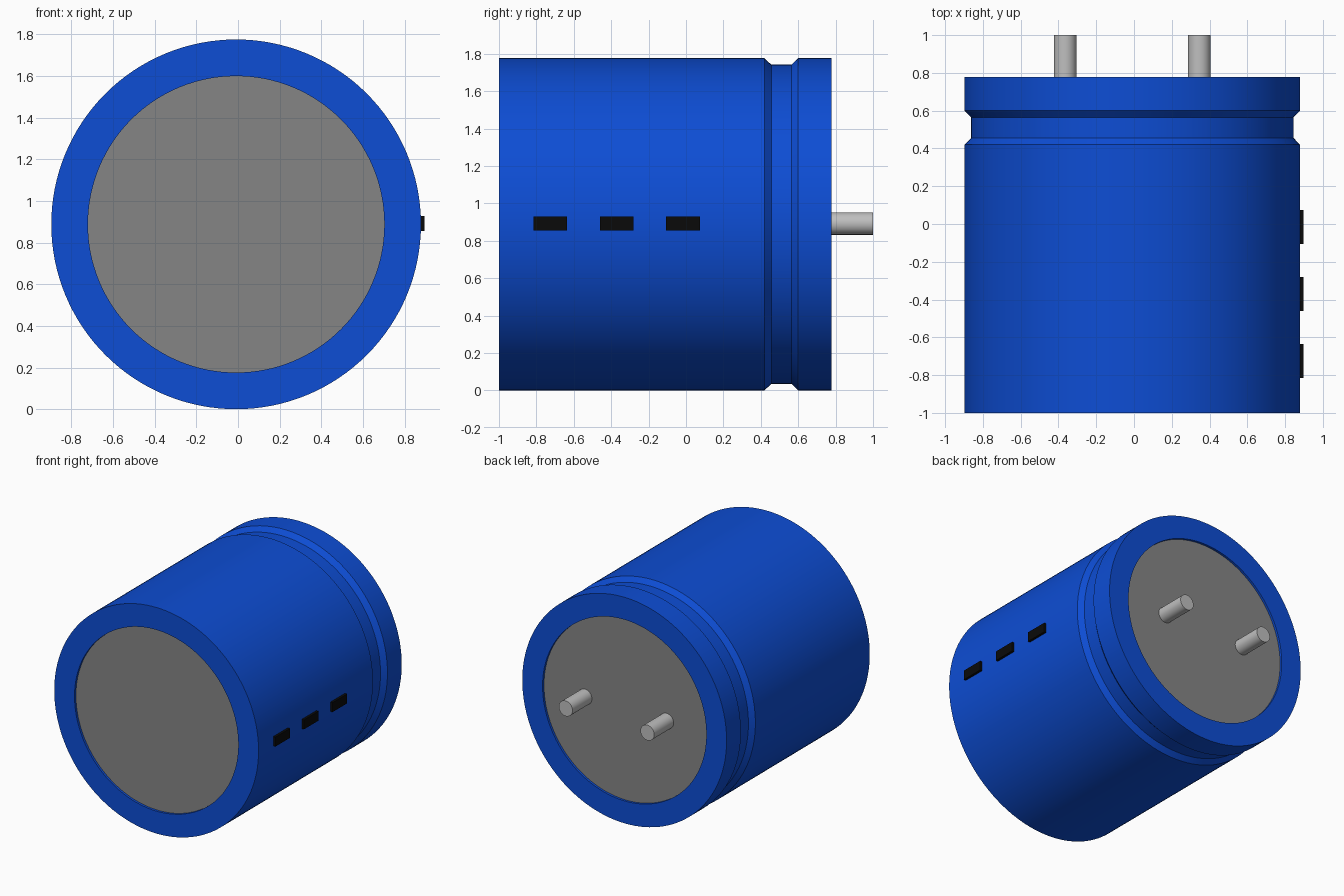
import bpy, bmesh, math
from mathutils import Matrix, Vector

if "Cube" in bpy.data.objects:
    bpy.data.objects.remove(bpy.data.objects["Cube"], do_unlink=True)

CX, CZ, R = -0.009, 0.888, 0.888   # can axis position and radius
RIM = 0.712                        # inner radius of the sleeve lip
FRONT, BACK = -1.0, 0.777          # ends of the sleeve
RECESS = 0.018


def material(name, rgb):
    m = bpy.data.materials.new(name)
    m.use_nodes = True
    m.diffuse_color = (*rgb, 1)
    m.node_tree.nodes["Principled BSDF"].inputs["Base Color"].default_value = (*rgb, 1)
    return m


BLUE = material("blue sleeve", (0.004, 0.074, 0.66))
GREY = material("grey end plate", (0.235, 0.235, 0.235))
SILVER = material("silver pin", (0.52, 0.52, 0.52))
BLACK = material("black mark", (0.003, 0.003, 0.003))


def finish(name, bm, mat, smooth=True):
    bmesh.ops.recalc_face_normals(bm, faces=bm.faces)
    mesh = bpy.data.meshes.new(name)
    bm.to_mesh(mesh)
    bm.free()
    mesh.materials.append(mat)
    ob = bpy.data.objects.new(name, mesh)
    bpy.context.collection.objects.link(ob)
    if smooth:
        bpy.ops.object.select_all(action="DESELECT")
        ob.select_set(True)
        bpy.context.view_layer.objects.active = ob
        bpy.ops.object.shade_smooth_by_angle(angle=math.radians(25))
    return ob


def ring(name, profile, mat, sides=128):
    """Turn a closed (radius, y) profile around the can axis."""
    bm = bmesh.new()
    rows = []
    for i in range(sides):
        a = math.tau * i / sides
        rows.append([bm.verts.new((CX + r * math.cos(a), y, CZ + r * math.sin(a)))
                     for r, y in profile])
    n = len(profile)
    for i in range(sides):
        p, q = rows[i], rows[(i + 1) % sides]
        for j in range(n):
            k = (j + 1) % n
            bm.faces.new((p[j], p[k], q[k], q[j]))
    return finish(name, bm, mat)


def rod(name, x, z, radius, y0, y1, mat, sides):
    """Solid cylinder along y."""
    bm = bmesh.new()
    place = Matrix.Translation((x, (y0 + y1) / 2, z)) @ Matrix.Rotation(math.pi / 2, 4, "X")
    bmesh.ops.create_cone(bm, cap_ends=True, segments=sides, radius1=radius,
                          radius2=radius, depth=y1 - y0, matrix=place)
    return finish(name, bm, mat)


def box(name, lo, hi, mat):
    bm = bmesh.new()
    lo, hi = Vector(lo), Vector(hi)
    bmesh.ops.create_cube(bm, size=1, matrix=Matrix.Translation((lo + hi) / 2)
                          @ Matrix.Diagonal((*(hi - lo), 1)))
    return finish(name, bm, mat, smooth=False)


# Sleeve with the crimped groove near the back
G = R - 0.035
ring("sleeve", [(RIM, FRONT), (R, FRONT), (R, 0.42), (G, 0.456), (G, 0.564),
                (R, 0.60), (R, BACK), (RIM, BACK)], BLUE)

# Recessed end plates
rod("front_plate", CX, CZ, RIM + 0.01, FRONT + RECESS, FRONT + 0.08, GREY, 128)
rod("back_plate", CX, CZ, RIM + 0.01, BACK - 0.08, BACK - RECESS, GREY, 128)

# Terminal pins
for side, sx in (("left", 1), ("right", -1)):
    rod(side + "_pin", CX + sx * 0.355, CZ + 0.004, 0.06, BACK - 0.06, 1.0, SILVER, 48)

# Dashed polarity marks along the left side
for i in range(3):
    y = -0.816 + i * 0.355
    box(f"polarity_mark_{i + 1}", (0.84, y, 0.855), (0.897, y + 0.18, 0.929), BLACK)
